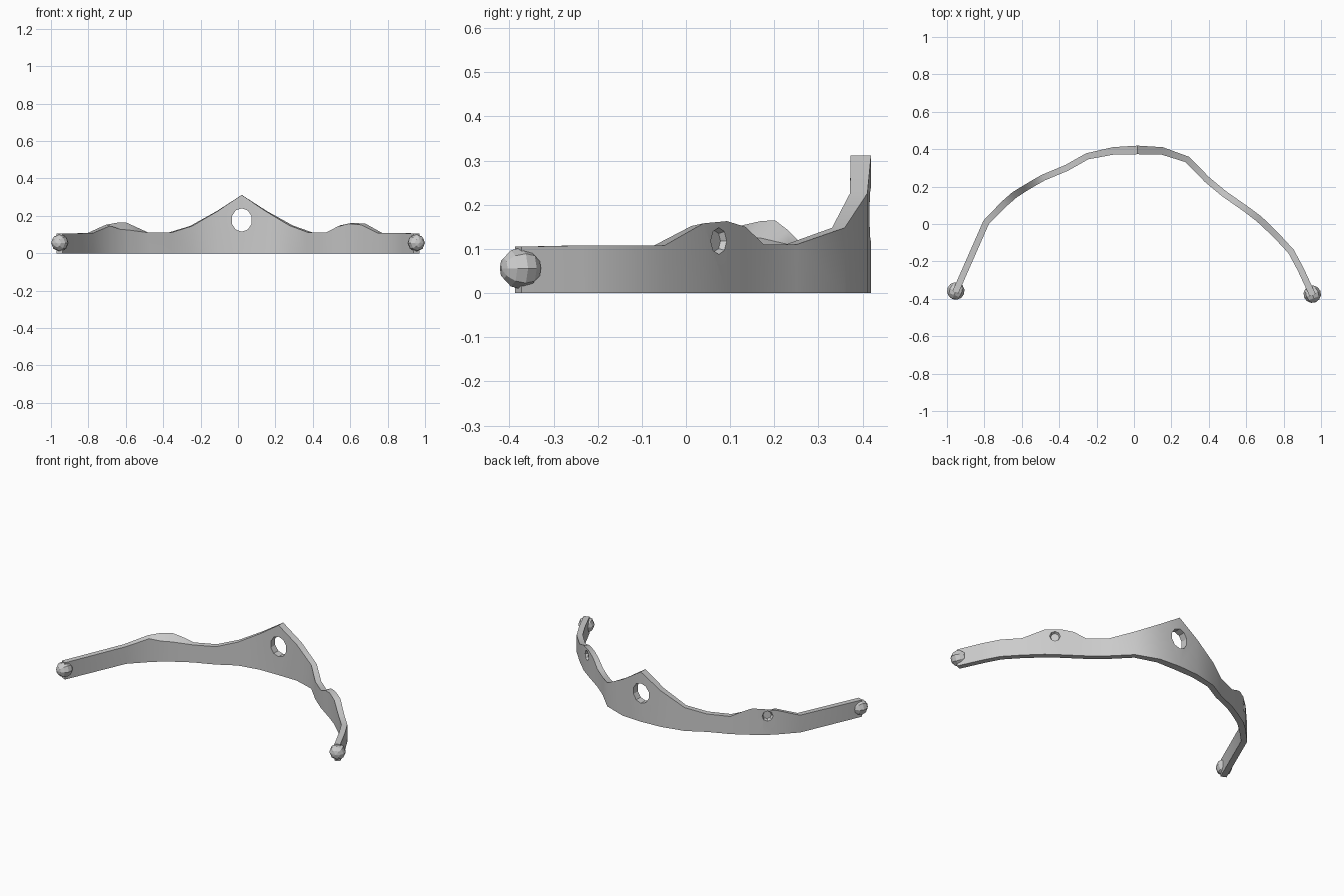
import bpy, bmesh, math
from mathutils import Vector

if "Cube" in bpy.data.objects:
    bpy.data.objects.remove(bpy.data.objects["Cube"])

# Band stations: x, y of centre line, thickness, outer top z, inner top z
stations = [
    (-0.955, -0.365, 0.034, 0.105, 0.105), (-0.79, 0.01, 0.034, 0.108, 0.108),
    (-0.695, 0.107, 0.036, 0.152, 0.147), (-0.64, 0.155, 0.036, 0.163, 0.128),
    (-0.59, 0.187, 0.034, 0.165, 0.124), (-0.54, 0.217, 0.034, 0.142, 0.117),
    (-0.485, 0.248, 0.034, 0.110, 0.110), (-0.36, 0.300, 0.034, 0.112, 0.112),
    (-0.25, 0.362, 0.034, 0.146, 0.146), (-0.11, 0.391, 0.040, 0.226, 0.226),
    (0.02, 0.396, 0.046, 0.312, 0.312),
    (0.15, 0.391, 0.040, 0.226, 0.226), (0.285, 0.345, 0.034, 0.148, 0.148),
    (0.39, 0.238, 0.034, 0.110, 0.110), (0.48, 0.163, 0.034, 0.110, 0.110),
    (0.54, 0.121, 0.034, 0.150, 0.142), (0.60, 0.079, 0.034, 0.163, 0.158),
    (0.67, 0.026, 0.036, 0.158, 0.152), (0.76, -0.06, 0.034, 0.108, 0.108),
    (0.84, -0.147, 0.034, 0.108, 0.108), (0.89, -0.24, 0.034, 0.108, 0.108),
    (0.955, -0.38, 0.034, 0.105, 0.105),
]

# Curved band: a four-sided section swept through the stations
bm = bmesh.new()
rings = []
for i, (x, y, t, z_out, z_in) in enumerate(stations):
    a = Vector(stations[max(i - 1, 0)][:2])
    b = Vector(stations[min(i + 1, len(stations) - 1)][:2])
    d = (b - a).normalized()
    n = Vector((-d.y, d.x)) * t / 2
    rings.append([bm.verts.new(p) for p in (
        (x - n.x, y - n.y, 0), (x + n.x, y + n.y, 0),
        (x + n.x, y + n.y, z_out), (x - n.x, y - n.y, z_in))])
for r, s in zip(rings, rings[1:]):
    for k in range(4):
        bm.faces.new((r[k], r[(k + 1) % 4], s[(k + 1) % 4], s[k]))
bm.faces.new(rings[0])
bm.faces.new(rings[-1])
bmesh.ops.recalc_face_normals(bm, faces=bm.faces)
mesh = bpy.data.meshes.new("circlet_band")
bm.to_mesh(mesh)
bm.free()
band = bpy.data.objects.new("circlet_band", mesh)
bpy.context.collection.objects.link(band)


def cut(name, loc, direction, sides, r_in, r_out, depth, stretch=1.0):
    """Cut a round opening centred at loc, widening along direction."""
    bpy.ops.mesh.primitive_cone_add(vertices=sides, radius1=r_in, radius2=r_out,
                                    depth=depth, location=loc)
    c = bpy.context.object
    c.name = name
    c.rotation_euler = Vector(direction).to_track_quat('Z', 'Y').to_euler()
    c.scale.y = stretch
    c.hide_render = True
    m = band.modifiers.new(name, 'BOOLEAN')
    m.object = c
    m.solver = 'EXACT'
    bpy.context.view_layer.objects.active = band
    bpy.ops.object.modifier_apply(modifier=m.name)
    bpy.data.objects.remove(c)


# Open centre setting and two shallow side sockets on the outer face
cut("centre_cutter", (0.02, 0.40, 0.178), (0, 1, 0), 10, 0.056, 0.056, 0.3, 1.12)
cut("left_cutter", (-0.672, 0.152, 0.118), (-0.68, 0.73, 0), 8, 0.024, 0.040, 0.034)
cut("right_cutter", (0.637, 0.077, 0.118), (0.61, 0.79, 0), 8, 0.024, 0.040, 0.034)

bpy.ops.object.select_all(action='DESELECT')
band.select_set(True)
bpy.context.view_layer.objects.active = band
bpy.ops.object.shade_smooth_by_angle(angle=math.radians(30))

# Faceted beads at both ends
for name, x, y in (("left_end_bead", -0.953, -0.358), ("right_end_bead", 0.953, -0.375)):
    bpy.ops.mesh.primitive_uv_sphere_add(segments=8, ring_count=6, radius=0.047,
                                         location=(x, y, 0.056))
    bead = bpy.context.object
    bead.name = name
    bead.rotation_euler = (math.radians(90), 0, math.radians(-22 if x < 0 else 22))
